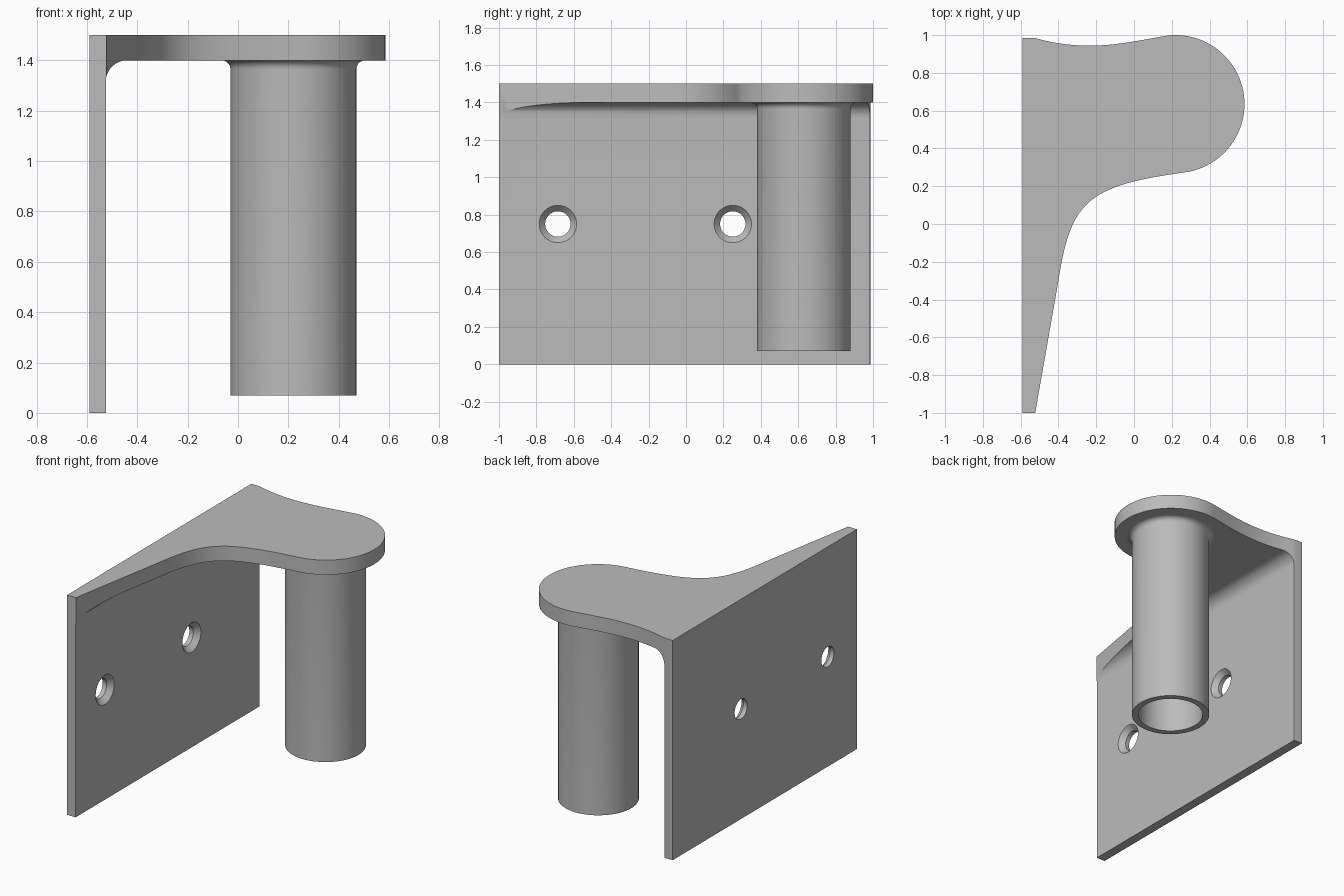
import bpy, bmesh, math
from mathutils import Vector, Matrix, geometry

if "Cube" in bpy.data.objects:
    bpy.data.objects.remove(bpy.data.objects["Cube"], do_unlink=True)

grey = bpy.data.materials.new("plain grey")
grey.use_nodes = True
grey.diffuse_color = (0.5, 0.5, 0.5, 1)
grey.node_tree.nodes["Principled BSDF"].inputs["Base Color"].default_value = (0.5, 0.5, 0.5, 1)


def make_object(name, bm):
    bmesh.ops.recalc_face_normals(bm, faces=bm.faces)
    mesh = bpy.data.meshes.new(name)
    bm.to_mesh(mesh)
    bm.free()
    mesh.materials.append(grey)
    obj = bpy.data.objects.new(name, mesh)
    bpy.context.collection.objects.link(obj)
    return obj


def prism(name, points, offset):
    """Extrude a flat outline along the offset vector."""
    bm = bmesh.new()
    face = bm.faces.new([bm.verts.new(p) for p in points])
    out = bmesh.ops.extrude_face_region(bm, geom=[face])
    moved = [v for v in out["geom"] if isinstance(v, bmesh.types.BMVert)]
    bmesh.ops.translate(bm, verts=moved, vec=offset)
    return make_object(name, bm)


def lathe(name, profile, matrix, steps=64, closed=False):
    """Spin (radius, height) points around the local z axis."""
    bm = bmesh.new()
    verts = [bm.verts.new((r, 0, h)) for r, h in profile]
    edges = [bm.edges.new(pair) for pair in zip(verts, verts[1:])]
    bmesh.ops.spin(bm, geom=verts + edges, axis=(0, 0, 1), cent=(0, 0, 0),
                   angle=math.tau, steps=steps)
    bmesh.ops.remove_doubles(bm, verts=bm.verts, dist=0.0001)
    bm.transform(matrix)
    return make_object(name, bm)


def arc(cx, cy, r, start, end, n):
    return [(cx + r * math.cos(math.radians(start + (end - start) * i / n)),
             cy + r * math.sin(math.radians(start + (end - start) * i / n)))
            for i in range(n + 1)]


def bezier(a, b, c, d, n=20):
    pts = geometry.interpolate_bezier(*[Vector(p) for p in (a, b, c, d)], n)
    return [(p.x, p.y) for p in pts]


def boolean(target, tool, operation):
    mod = target.modifiers.new(operation, "BOOLEAN")
    mod.operation, mod.object, mod.solver = operation, tool, "EXACT"
    bpy.context.view_layer.objects.active = target
    bpy.ops.object.modifier_apply(modifier=mod.name)
    bpy.data.objects.remove(tool, do_unlink=True)


def smooth(obj):
    bpy.ops.object.select_all(action="DESELECT")
    obj.select_set(True)
    bpy.context.view_layer.objects.active = obj
    bpy.ops.object.shade_smooth_by_angle(angle=math.radians(25))


# Bracket: angled section with an inside fillet, trimmed to the plan outline
section = [(-0.7, -0), (-0.525, 0)] + arc(-0.44, 1.315, 0.085, 180, 90, 14)
section += [(0.8, 1.4), (0.8, 1.5), (-0.7, 1.5)]
bracket = prism("bracket", [(x, -1.2, z) for x, z in section], (0, 2.4, 0))

head = arc(0.22, 0.635, 0.365, -82, 98, 48)
front_edge = bezier((-0.40, -0.3), (-0.335, 0.12), (-0.25, 0.203), head[0], 30)
back_edge = bezier(head[-1], (-0.03, 0.963), (-0.24, 0.905), (-0.52, 0.983))
plan = [(-0.59, -1), (-0.523, -1)] + front_edge[:-1] + head + back_edge[1:]
plan += [(-0.54, 0.986), (-0.59, 0.986)]
outline = prism("outline_cutter", [(x, y, -0.2) for x, y in plan], (0, 0, 2))
boolean(bracket, outline, "INTERSECT")

# Countersunk screw holes
for y in (-0.685, 0.25):
    place = Matrix.Translation((-0.525, y, 0.75)) @ Matrix.Rotation(math.pi / 2, 4, "Y")
    hole = [(0, -0.2), (0.068, -0.2), (0.068, -0.035), (0.109, 0.01), (0, 0.01)]
    boolean(bracket, lathe("hole_cutter", hole, place, 40), "DIFFERENCE")
smooth(bracket)

# Hollow post, flared where it meets the underside of the shelf
flare = arc(0.285, 1.365, 0.035, 180, 90, 8)
post = lathe("post", [(0.208, 1.4), (0.208, 0.07), (0.25, 0.07)] + flare,
             Matrix.Translation((0.22, 0.63, 0)))
smooth(post)
